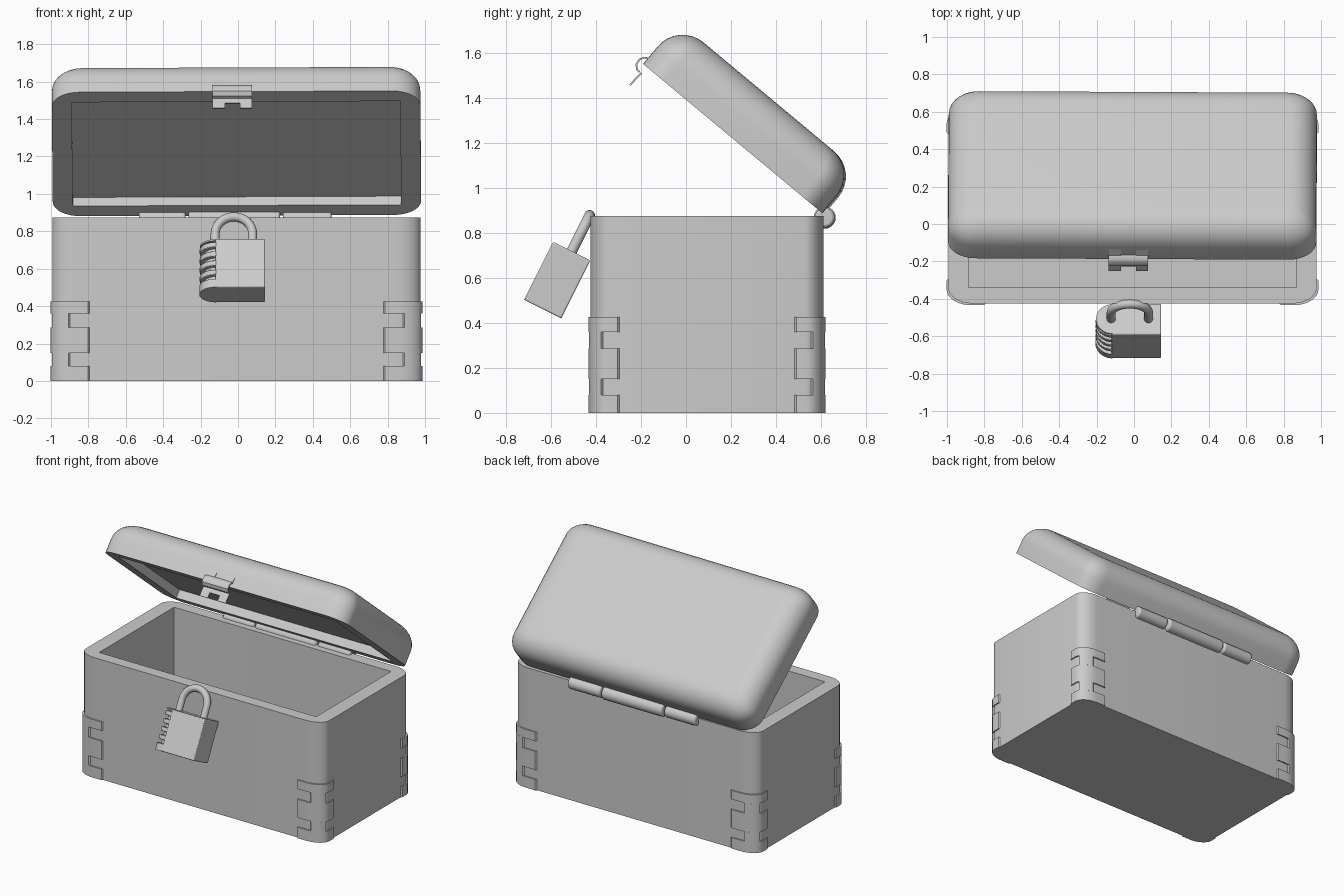
import bpy, bmesh, math
from mathutils import Matrix, Vector

if "Cube" in bpy.data.objects:
    bpy.data.objects.remove(bpy.data.objects["Cube"])

def finish(name, bm, mat=None, bevel=0, smooth=True):
    bmesh.ops.recalc_face_normals(bm, faces=bm.faces)
    me = bpy.data.meshes.new(name)
    bm.to_mesh(me)
    bm.free()
    ob = bpy.data.objects.new(name, me)
    bpy.context.collection.objects.link(ob)
    if mat:
        ob.matrix_world = mat
    if bevel:
        m = ob.modifiers.new("Bevel", 'BEVEL')
        m.width, m.segments = bevel, 2
    if smooth:
        bpy.ops.object.select_all(action='DESELECT')
        ob.select_set(True)
        bpy.context.view_layer.objects.active = ob
        bpy.ops.object.shade_smooth_by_angle(angle=math.radians(35))
    return ob

def rounded(cx, cy, hx, hy, rx, ry, z, n=8):
    pts = []
    for q, (sx, sy) in enumerate([(1, 1), (-1, 1), (-1, -1), (1, -1)]):
        for i in range(n + 1):
            a = math.pi / 2 * (q + i / n)
            pts.append((cx + sx * (hx - rx) + rx * math.cos(a),
                        cy + sy * (hy - ry) + ry * math.sin(a), z))
    return pts

def loft(name, loops, mat=None, bevel=0):
    bm = bmesh.new()
    rings = [[bm.verts.new(p) for p in l] for l in loops]
    for a, b in zip(rings, rings[1:]):
        n = len(a)
        for i in range(n):
            bm.faces.new((a[i], a[(i + 1) % n], b[(i + 1) % n], b[i]))
    bm.faces.new(rings[0])
    bm.faces.new(rings[-1])
    return finish(name, bm, mat, bevel)

def prism(name, pts, z0, z1, mat=None, bevel=0):
    return loft(name, [[(x, y, z) for x, y in pts] for z in (z0, z1)], mat, bevel)

CX, CY, HX, HY, H = -0.008, 0.093, 0.985, 0.518, 0.875
RX, RY = 0.13, 0.085

# Open box with square-cornered inside
loft("chest_body", [
    rounded(CX, CY, HX, HY, RX, RY, 0),
    rounded(CX, CY, HX, HY, RX, RY, H),
    rounded(CX, CY, HX - .107, HY - .085, .004, .004, H),
    rounded(CX, CY, HX - .107, HY - .085, .004, .004, .08)])

# Lid, tilted open about its back edge, with shallow recess underneath
lid_mat = (Matrix.Translation((CX, .609, .884)) @ Matrix.Rotation(math.radians(-39.8), 4, 'X')
           @ Matrix.Translation((0, -.518, 0)) @ Matrix.Rotation(-.006, 4, 'Z'))
loops = [rounded(0, 0, .878, .433, .004, .004, .06),
         rounded(0, 0, .878, .433, .004, .004, 0),
         rounded(0, 0, HX, HY, .15, .12, 0)]
for i in range(9):
    a = math.pi / 2 * i / 8
    d = .145 * (1 - math.cos(a))
    loops.append(rounded(0, 0, HX - d, HY - d, .15 - d * .6, .12 - d * .5, .1 + .145 * math.sin(a)))
loft("lid", loops, lid_mat)

# Corner brackets: wide bands joined by a narrow strip round each corner
def corner_path(t, lx, ly, sx, sy, a0, a1):
    ex, ey = HX + t, HY + t
    arc = [(ex - RX + RX * math.cos(a0 + (a1 - a0) * i / 8),
            ey - RY + RY * math.sin(a0 + (a1 - a0) * i / 8)) for i in range(9)]
    if lx:
        arc = [(ex, ey - ly)] + arc + [(ex - lx, ey)]
    return [(CX + sx * x, CY + sy * y) for x, y in arc]

for sx, sn in ((-1, "left"), (1, "right")):
    for sy, fn in ((-1, "front"), (1, "back")):
        for k, (z0, z1, wide) in enumerate([(0, .08, 1), (.08, .15, 0), (.15, .285, 1),
                                            (.285, .36, 0), (.36, .425, 1)]):
            span = (.2, .13, sx, sy, 0, math.pi / 2) if wide else (0, 0, sx, sy, .35, 1.3)
            pts = corner_path(.009, *span) + corner_path(-.01, *span)[::-1]
            prism(f"{fn}_{sn}_bracket_{k}", pts, z0, z1)

# Hinge barrels along the back
for k, (x0, x1, r) in enumerate([(-.53, -.28, .044), (-.265, .225, .049), (.24, .5, .044)]):
    pts = [(r * math.cos(i * math.tau / 24), r * math.sin(i * math.tau / 24)) for i in range(24)]
    m = Matrix.Translation((0, .616, .867)) @ Matrix.Rotation(math.pi / 2, 4, 'Y')
    prism(f"hinge_barrel_{k}", pts, x0, x1, m, .012)

# Latch: strips swept from side profiles (y, z)
def strip(name, prof, x0, x1, t=.008):
    p = [Vector(q) for q in prof]
    off = []
    for i in range(len(p)):
        d = (p[min(i + 1, len(p) - 1)] - p[max(i - 1, 0)]).normalized()
        off.append(p[i] + Vector((-d.y, d.x)) * t)
    pts = p + off[::-1]
    loft(name, [[(x, q.x, q.y) for q in pts] for x in (x0, x1)])

curl = [(-.165, 1.578), (-.187, 1.582), (-.209, 1.573), (-.224, 1.55), (-.222, 1.524), (-.209, 1.511)]
strip("latch_curl", curl, -.135, .075)
strip("latch_tongue", [(-.2, 1.514), (-.226, 1.487)], -.135, .075)
for n, x0, x1 in (("left", -.135, -.07), ("right", .01, .075)):
    strip(f"latch_{n}_toe", [(-.226, 1.487), (-.252, 1.458)], x0, x1)
    strip(f"latch_{n}_leaf", [(-.165, 1.57), (-.12, 1.61), (-.1, 1.628)], x0, x1, .009)

# Padlock, leaning forward
lock = Matrix.Translation((0, -.572, .59)) @ Matrix.Rotation(math.radians(-26.6), 4, 'X')
prism("padlock_body", [(-.12, -.092), (.145, -.092), (.145, .092), (-.12, .092)], -.144, .144, lock, .006)

def half_disc(name, r, z0, z1, bevel=0):
    pts = [(-.115 + r * math.cos(math.pi / 2 + math.pi * i / 16),
            r * math.sin(math.pi / 2 + math.pi * i / 16)) for i in range(17)]
    prism(name, pts, z0, z1, lock, bevel)

half_disc("dial_core", .065, -.14, .14)
half_disc("padlock_foot", .092, -.144, -.095)
for k in range(4):
    z = -.068 + k * .055
    half_disc(f"dial_{k}", .09, z, z + .03, .004)
half_disc("padlock_crown", .088, .135, .144)

# Shackle tube bent into an arch
path = [(.1, .1)] + [(.1 * math.cos(math.pi * i / 16), .221 + .1 * math.sin(math.pi * i / 16))
                     for i in range(17)] + [(-.1, .1)]
rings = []
for i, (x, z) in enumerate(path):
    a = math.pi * min(max((i - 1) / 16, 0), 1)
    rings.append([(-.022 + x + .024 * math.cos(b) * math.cos(a), .024 * math.sin(b),
                   z + .024 * math.cos(b) * math.sin(a)) for b in
                  [j * math.tau / 14 for j in range(14)]])
loft("shackle", rings, lock)
